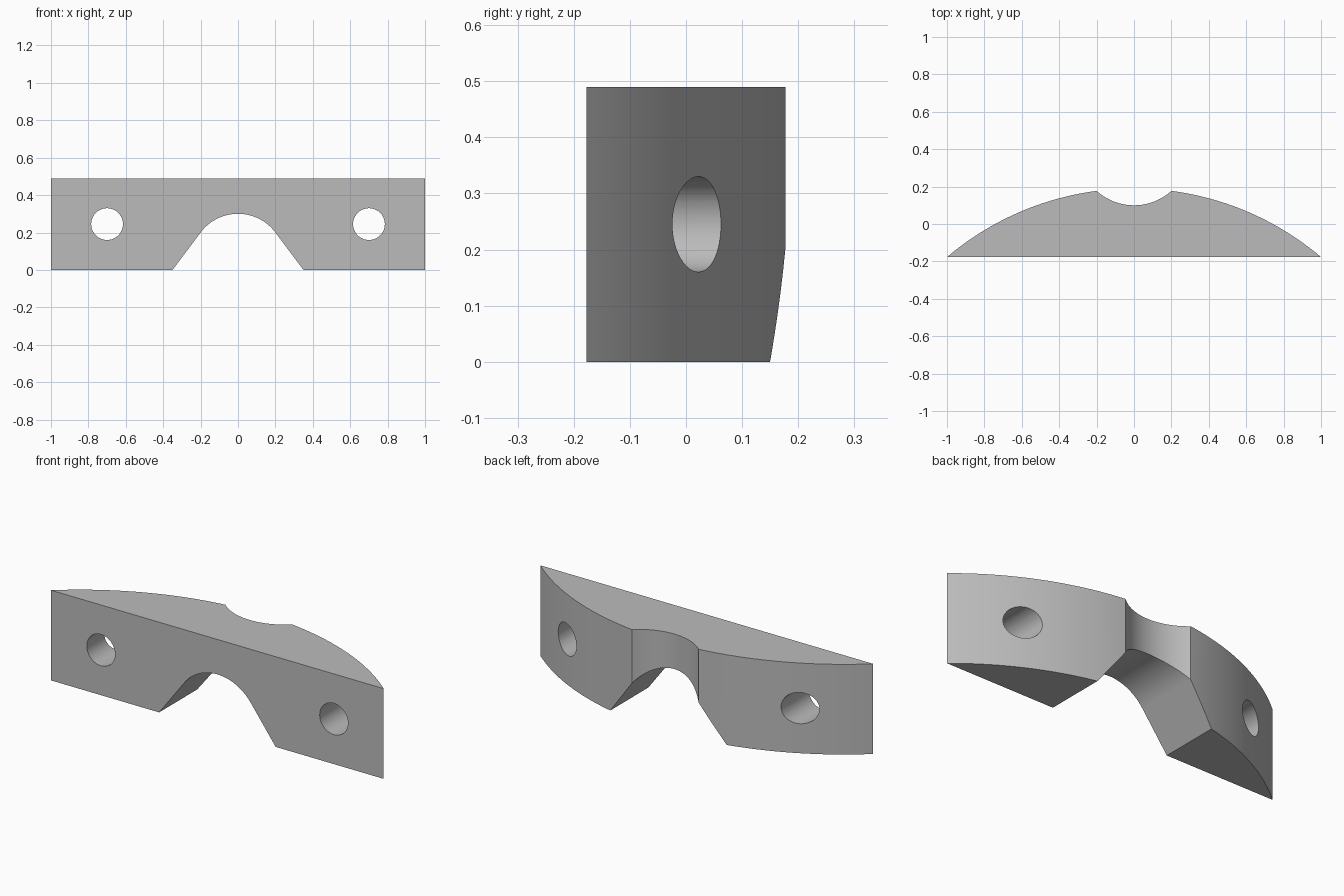
import bpy
import bmesh
from math import sin, cos, asin, pi
from mathutils import Vector

if "Cube" in bpy.data.objects:
    bpy.data.objects.remove(bpy.data.objects["Cube"], do_unlink=True)

HEIGHT = 0.49
FRONT = -0.177
BACK = 0.177


def material(name, value):
    mat = bpy.data.materials.new(name)
    mat.use_nodes = True
    color = (value, value, value, 1)
    mat.diffuse_color = color
    mat.node_tree.nodes["Principled BSDF"].inputs["Base Color"].default_value = color
    return mat


def arc(cx, cy, radius, start, end, steps):
    """Points on an arc, angles in radians."""
    angles = [start + (end - start) * i / steps for i in range(steps + 1)]
    return [(cx + radius * cos(a), cy + radius * sin(a)) for a in angles]


def prism(name, points, to_3d, direction):
    """Extrude a closed 2D outline along a direction."""
    bm = bmesh.new()
    face = bm.faces.new([bm.verts.new(to_3d(u, v)) for u, v in points])
    extruded = bmesh.ops.extrude_face_region(bm, geom=[face])["geom"]
    verts = [g for g in extruded if isinstance(g, bmesh.types.BMVert)]
    bmesh.ops.translate(bm, vec=Vector(direction), verts=verts)
    bmesh.ops.recalc_face_normals(bm, faces=bm.faces)
    mesh = bpy.data.meshes.new(name)
    bm.to_mesh(mesh)
    bm.free()
    obj = bpy.data.objects.new(name, mesh)
    bpy.context.collection.objects.link(obj)
    return obj


def cutter(name, points):
    return prism(name, points, lambda x, z: (x, -0.5, z), (0, 1, 0))


# Plan outline: flat front, bowed back with a central round notch
bow_y, bow_r = -1.356, 1.546
bow_end, bow_start = asin(0.2 / bow_r), asin(1 / bow_r)
right_bow = arc(0, bow_y, bow_r, pi / 2 - bow_start, pi / 2 - bow_end, 32)
right_bow[0], right_bow[-1] = (1, FRONT), (0.2, BACK)
left_bow = [(-x, y) for x, y in reversed(right_bow)]
notch_r = 0.298
half = asin(0.2 / notch_r)
notch = arc(0, 0.1 + notch_r, notch_r, -pi / 2 + half, -pi / 2 - half, 32)
body = prism("curved_block", right_bow + notch[1:-1] + left_bow,
             lambda x, y: (x, y, 0), (0, 0, HEIGHT))
body.data.materials.append(material("plain grey", 0.5))

# Arched opening: round crown running into straight sloping legs
crown = asin(0.8)
arch = arc(0, 0.05, 0.25, pi / 2 - crown, pi / 2 + crown, 48)
cutters = [cutter("arch_cutter", [(0.425, -0.1)] + arch + [(-0.425, -0.1)])]

# Through holes, one on each side
for side in (-1, 1):
    ring = arc(side * 0.7, HEIGHT / 2, 0.085, 0, 2 * pi, 48)[:-1]
    cutters.append(cutter("hole_cutter", ring))

bpy.ops.object.select_all(action="DESELECT")
bpy.context.view_layer.objects.active = body
body.select_set(True)
for tool in cutters:
    mod = body.modifiers.new("cut", "BOOLEAN")
    mod.operation = "DIFFERENCE"
    mod.solver = "EXACT"
    mod.object = tool
    bpy.ops.object.modifier_apply(modifier=mod.name)
    bpy.data.objects.remove(tool, do_unlink=True)

bpy.ops.object.shade_smooth_by_angle(angle=pi / 9)
